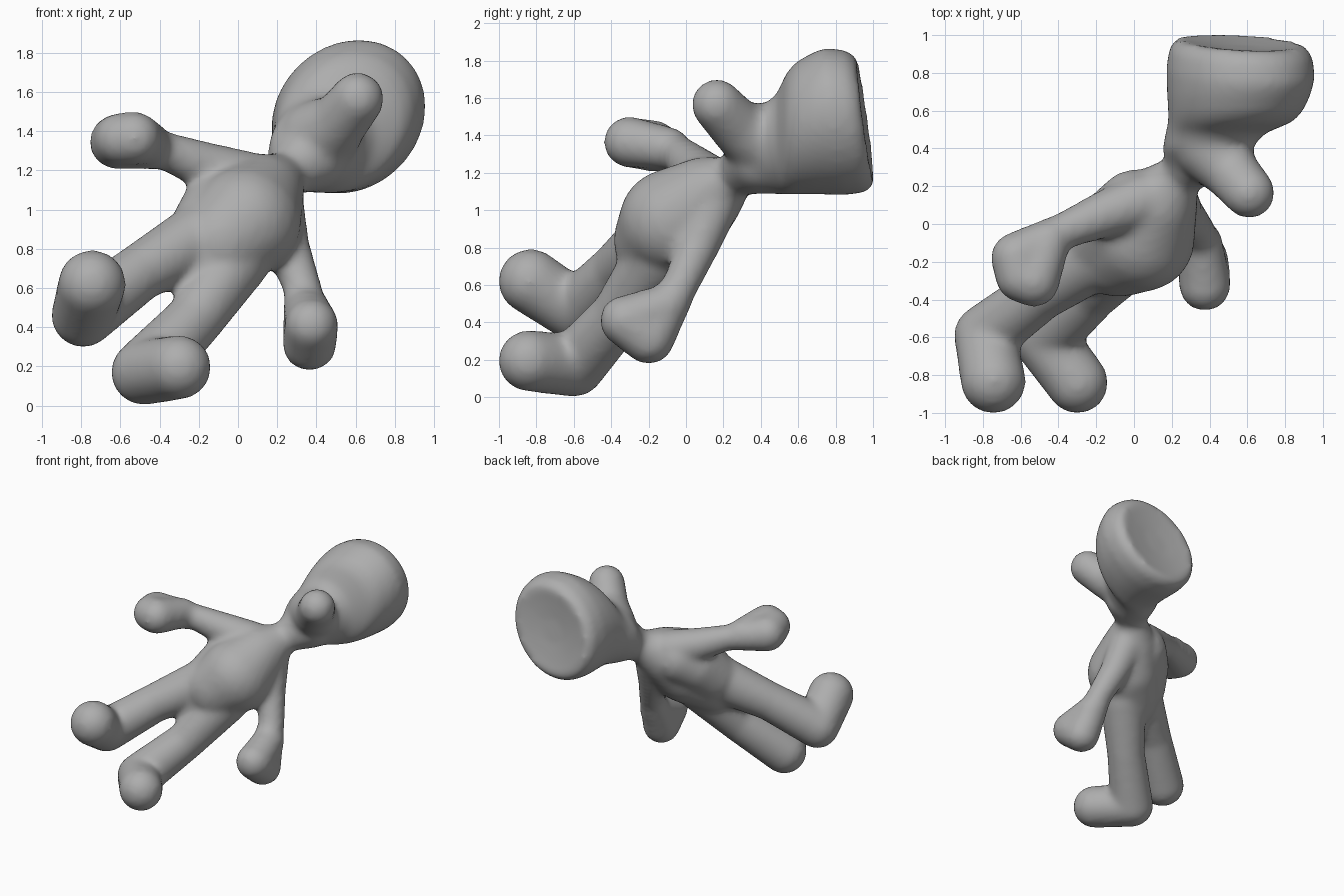
import bpy, bmesh, math
from mathutils import Vector, Matrix

grey = bpy.data.materials.new("clay_grey")
grey.diffuse_color = (0.42, 0.42, 0.42, 1)

bm = bmesh.new()


def limb(points, steps=10):
    """Tapered tube of overlapping balls through (x, y, z, radius) points."""
    for a, b in zip(points, points[1:]):
        for i in range(steps + 1):
            t = i / steps
            x, y, z, r = (p + (q - p) * t for p, q in zip(a, b))
            bmesh.ops.create_icosphere(bm, subdivisions=3, radius=r,
                                       matrix=Matrix.Translation((x, y, z)))


def loft(rings, sides=40):
    """Closed skin over slanted ovals given as (y, centre x, centre z, radius)."""
    loops = []
    for y, cx, cz, r in rings:
        loop = []
        for i in range(sides):
            a = 2 * math.pi * i / sides
            # stretch along one diagonal, squeeze along the other
            u, v = 1.065 * r * math.cos(a), 0.93 * r * math.sin(a)
            x, z = cx + (u - v) * math.sqrt(0.5), cz + (u + v) * math.sqrt(0.5)
            lean = 0.13 * (1.47 - z) + 0.04 * (0.56 - x) if y > 0.7 else 0
            loop.append(bm.verts.new((x, y + lean, z)))
        loops.append(loop)
    faces = [bm.faces.new(loops[0]), bm.faces.new(loops[-1][::-1])]
    for p, q in zip(loops, loops[1:]):
        for i in range(sides):
            j = (i + 1) % sides
            faces.append(bm.faces.new((p[i], q[i], q[j], p[j])))
    bmesh.ops.recalc_face_normals(bm, faces=faces)


# head with a slightly dished back, stepping in to the face
loft([(0.935, 0.565, 1.47, 0.10), (0.95, 0.565, 1.47, 0.24),
      (0.965, 0.565, 1.475, 0.335), (0.91, 0.565, 1.475, 0.38),
      (0.80, 0.565, 1.475, 0.395), (0.68, 0.555, 1.465, 0.38),
      (0.59, 0.535, 1.44, 0.355), (0.54, 0.51, 1.41, 0.33),
      (0.48, 0.43, 1.35, 0.265), (0.40, 0.385, 1.32, 0.235),
      (0.30, 0.32, 1.25, 0.15)])
# nose
limb([(0.41, 0.42, 1.36, 0.205), (0.51, 0.28, 1.44, 0.15), (0.61, 0.165, 1.565, 0.137)])
# neck and torso
limb([(0.38, 0.40, 1.28, 0.19), (0.24, 0.26, 1.18, 0.11), (0.12, 0.09, 1.07, 0.215),
      (0.04, -0.075, 0.94, 0.285), (-0.08, -0.15, 0.84, 0.24)])
# broad flank below the raised arm
limb([(0.0, 0.10, 1.08, 0.19), (-0.10, 0.01, 1.01, 0.19), (-0.16, -0.10, 0.90, 0.19)])
# raised arm and hand
limb([(0.04, 0.12, 1.15, 0.15), (-0.16, 0.05, 1.22, 0.125), (-0.37, -0.035, 1.30, 0.098),
      (-0.62, -0.18, 1.345, 0.14), (-0.60, -0.28, 1.36, 0.135), (-0.53, -0.305, 1.365, 0.137)])
limb([(-0.45, -0.09, 1.33, 0.115), (-0.53, -0.305, 1.365, 0.137)])
# lowered arm and hand
limb([(0.20, 0.14, 1.02, 0.14), (0.25, 0.07, 0.82, 0.115), (0.33, -0.03, 0.60, 0.098),
      (0.365, -0.20, 0.315, 0.14), (0.375, -0.325, 0.41, 0.138)])
limb([(0.35, -0.10, 0.49, 0.12), (0.375, -0.31, 0.41, 0.138)])
# upper leg and foot
limb([(-0.14, -0.13, 0.89, 0.185), (-0.50, -0.37, 0.68, 0.148),
      (-0.79, -0.59, 0.46, 0.165), (-0.745, -0.83, 0.62, 0.175)])
# lower leg and foot
limb([(-0.01, -0.15, 0.75, 0.18), (-0.22, -0.36, 0.44, 0.148),
      (-0.48, -0.60, 0.17, 0.17), (-0.30, -0.84, 0.195, 0.165)])
# rounded crotch
limb([(-0.12, -0.17, 0.78, 0.2), (-0.18, -0.24, 0.71, 0.12)])

mesh = bpy.data.meshes.new("figure")
bm.to_mesh(mesh)
bm.free()
mesh.materials.append(grey)
figure = bpy.data.objects.new("figure", mesh)
bpy.context.collection.objects.link(figure)

# fuse the parts into one soft skin
fuse = figure.modifiers.new("fuse", 'REMESH')
fuse.mode = 'VOXEL'
fuse.voxel_size = 0.022
fuse.use_smooth_shade = True
soften = figure.modifiers.new("soften", 'SMOOTH')
soften.factor = 0.5
soften.iterations = 14
